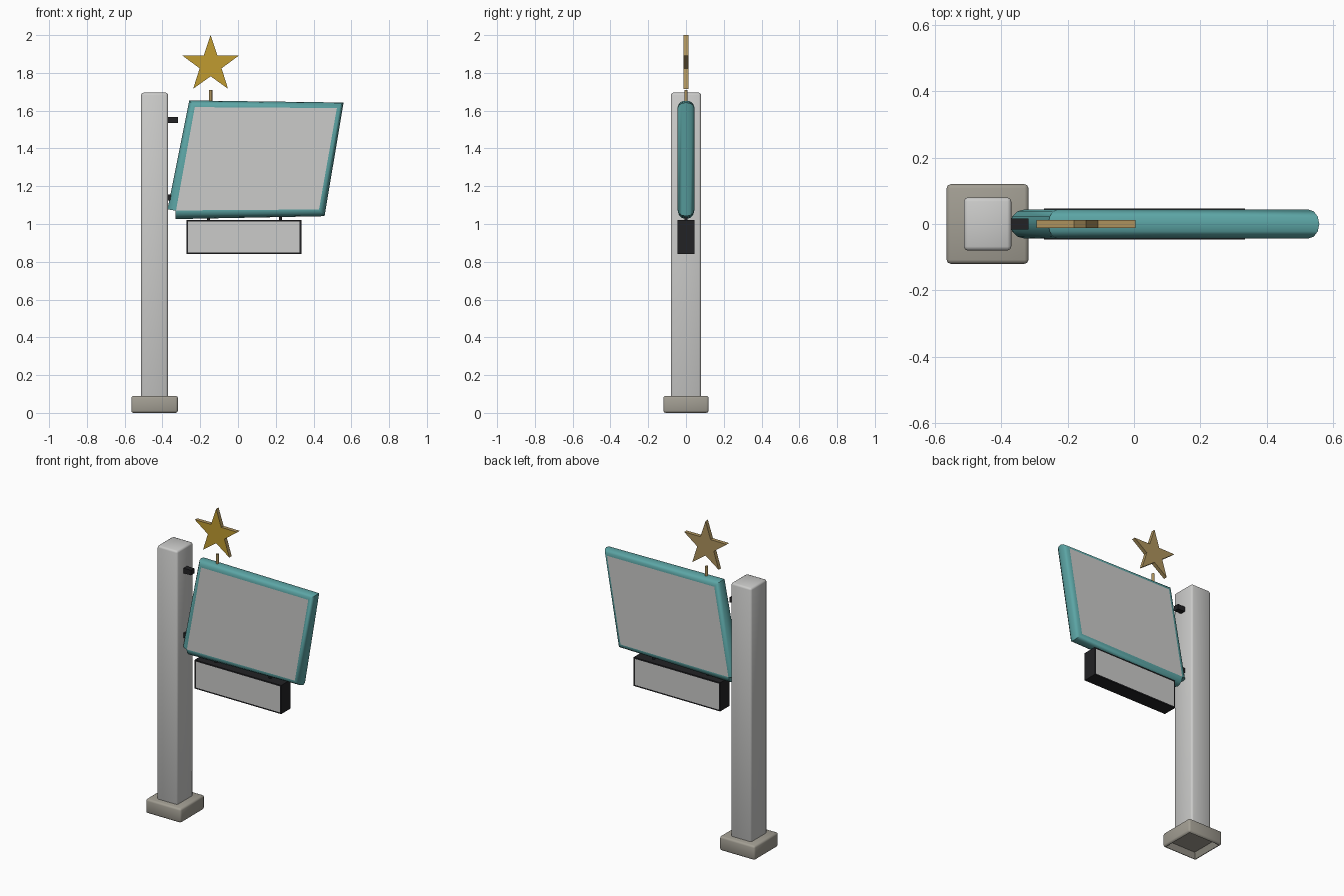
import bpy, bmesh, math
from mathutils import Vector

if "Cube" in bpy.data.objects:
    bpy.data.objects.remove(bpy.data.objects["Cube"])


def mat(name, r, g, b):
    m = bpy.data.materials.new(name)
    m.diffuse_color = (r, g, b, 1)
    m.use_nodes = True
    m.node_tree.nodes["Principled BSDF"].inputs["Base Color"].default_value = m.diffuse_color
    return m


GREY = mat("light_grey", 0.60, 0.60, 0.59)
STONE = mat("stone", 0.36, 0.34, 0.29)
TEAL = mat("teal", 0.105, 0.37, 0.37)
BLACK = mat("black", 0.016, 0.016, 0.018)
GOLD = mat("gold", 0.53, 0.33, 0.03)
BRONZE = mat("bronze", 0.42, 0.29, 0.11)


def finish(name, bm, mats, smooth=None):
    bmesh.ops.recalc_face_normals(bm, faces=bm.faces[:])
    me = bpy.data.meshes.new(name)
    bm.to_mesh(me)
    bm.free()
    for m in mats:
        me.materials.append(m)
    if smooth:
        me.shade_smooth()
        me.set_sharp_from_angle(angle=math.radians(smooth))
    ob = bpy.data.objects.new(name, me)
    bpy.context.collection.objects.link(ob)
    return ob


def box_bm(x0, x1, y0, y1, z0, z1, bevel=0):
    bm = bmesh.new()
    bmesh.ops.create_cube(bm, size=1)
    for v in bm.verts:
        v.co = ((x0 + x1) / 2 + v.co.x * (x1 - x0),
                (y0 + y1) / 2 + v.co.y * (y1 - y0),
                (z0 + z1) / 2 + v.co.z * (z1 - z0))
    if bevel:
        bmesh.ops.bevel(bm, geom=bm.edges[:], offset=bevel, segments=2,
                        profile=0.5, affect='EDGES')
    return bm


def prism_bm(points, half):
    """Extrude an x-z outline from y=-half to y=+half."""
    bm = bmesh.new()
    f = bm.faces.new([bm.verts.new((x, -half, z)) for x, z in points])
    r = bmesh.ops.extrude_face_region(bm, geom=[f])
    for v in r["geom"]:
        if isinstance(v, bmesh.types.BMVert):
            v.co.y = half
    return bm


def rod(name, x, z0, z1, radius, m):
    bm = bmesh.new()
    bmesh.ops.create_cone(bm, cap_ends=True, segments=12, radius1=radius,
                          radius2=radius, depth=z1 - z0)
    bmesh.ops.translate(bm, verts=bm.verts[:], vec=(x, 0, (z0 + z1) / 2))
    return finish(name, bm, [m], 40)


# Post and its footing, recessed underneath
finish("post", box_bm(-0.513, -0.37, -0.08, 0.08, 0.05, 1.695, 0.012), [GREY], 50)
bm = box_bm(-0.565, -0.318, -0.12, 0.12, 0, 0.09, 0.012)
bm.normal_update()
under = [f for f in bm.faces if f.normal.z < -0.99]
bmesh.ops.inset_region(bm, faces=under, thickness=0.03, depth=0)
for v in under[0].verts:
    v.co.z = 0.03
finish("footing", bm, [STONE], 50)

# Brackets on the post
for name, z in (("upper_bracket", 1.55), ("lower_bracket", 1.14)):
    finish(name, box_bm(-0.38, -0.318, -0.017, 0.017, z - 0.016, z + 0.016), [BLACK])

# Slanted main panel
corners = [(-0.33, 1.07), (0.43, 1.075), (0.525, 1.615), (-0.23, 1.62)]
finish("main_panel", prism_bm(corners, 0.0435), [GREY])

# Tubular frame: an open path round the panel that starts and ends at one corner
path = [Vector((x, 0, z)) for x, z in corners + corners[:1]]
SIDES, RADIUS = 12, 0.044
bm = bmesh.new()
rings = []
for i, p in enumerate(path):
    t = Vector()
    if i > 0:
        t += (p - path[i - 1]).normalized()
    if i < len(path) - 1:
        t += (path[i + 1] - p).normalized()
    t.normalize()
    out = Vector((t.z, 0, -t.x))
    ring = []
    for k in range(SIDES):
        a = math.tau * k / SIDES
        ring.append(bm.verts.new(p + RADIUS * (out * math.cos(a) + Vector((0, math.sin(a), 0)))))
    rings.append(ring)
for r0, r1 in zip(rings, rings[1:]):
    for k in range(SIDES):
        j = (k + 1) % SIDES
        bm.faces.new((r0[k], r0[j], r1[j], r1[k]))
for ring in (rings[0], rings[-1]):
    bm.faces.new(ring)
finish("panel_frame", bm, [TEAL], 60)

# Lower sign box with pale inset faces front and back
bm = box_bm(-0.272, 0.335, -0.046, 0.046, 0.84, 1.022)
bm.normal_update()
faces = [f for f in bm.faces if abs(f.normal.y) > 0.9]
bmesh.ops.inset_individual(bm, faces=faces, thickness=0.012, depth=0)
for f in faces:
    f.material_index = 1
finish("lower_sign", bm, [BLACK, GREY])

# Hangers between the two signs
for name, x in (("left_hanger", -0.155), ("right_hanger", 0.225)):
    rod(name, x, 1.01, 1.06, 0.008, BLACK)

# Star with gold front and bronze edges and back, above a short stem
star = []
for k in range(10):
    r = 0.157 if k % 2 == 0 else 0.061
    a = math.pi / 2 + math.pi * k / 5
    star.append((-0.145 + r * math.cos(a), 1.843 + r * math.sin(a)))
bm = prism_bm(star, 0.012)
bmesh.ops.recalc_face_normals(bm, faces=bm.faces[:])
for f in bm.faces:
    f.material_index = 0 if f.normal.y < -0.9 else 1
finish("star", bm, [GOLD, BRONZE])
rod("star_stem", -0.145, 1.63, 1.71, 0.009, BRONZE)
